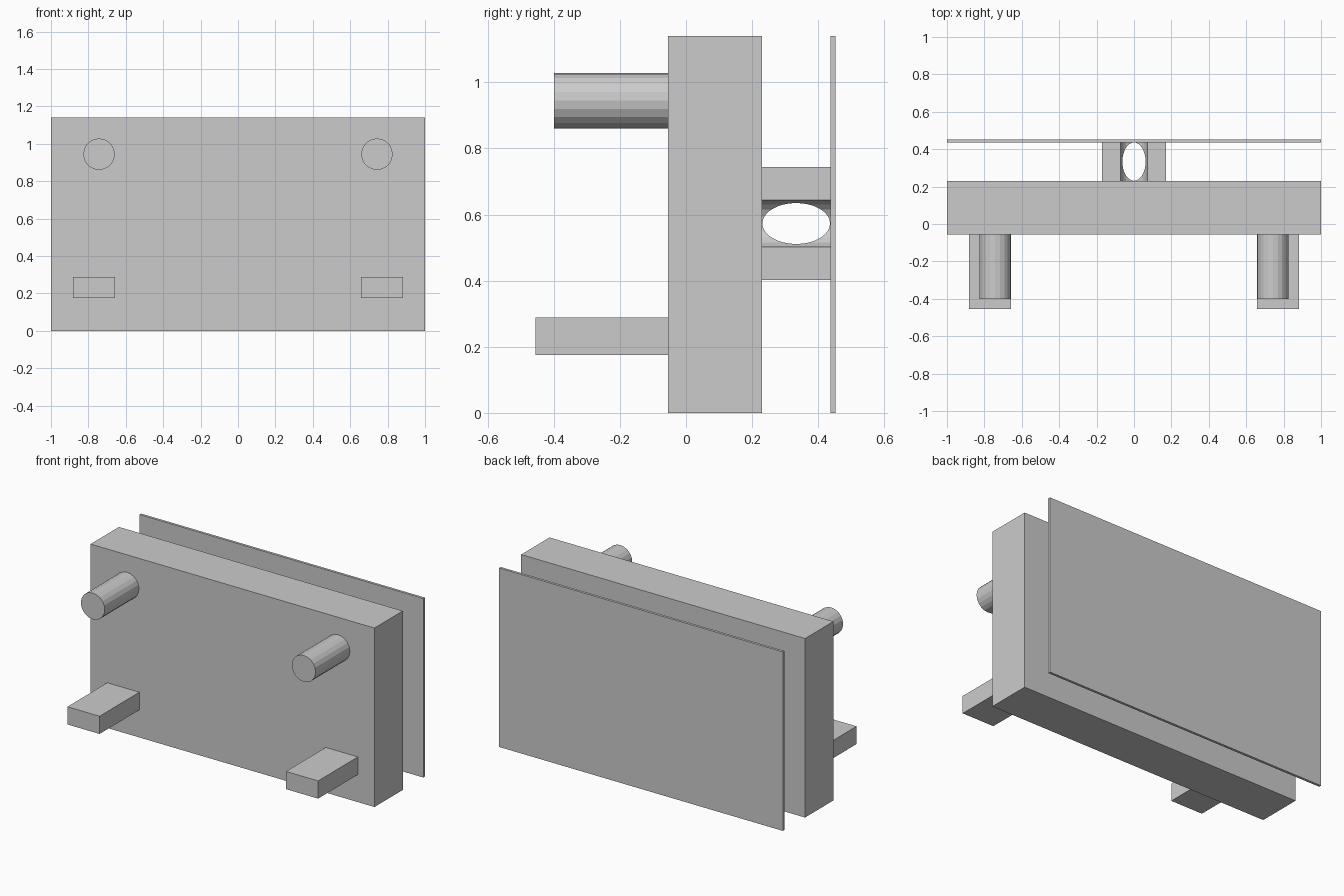
import bpy, bmesh
from math import sin, cos, pi

if "Cube" in bpy.data.objects:
    bpy.data.objects.remove(bpy.data.objects["Cube"])


def box(name, x, y, z):
    bpy.ops.mesh.primitive_cube_add(size=1, location=[(a + b) / 2 for a, b in (x, y, z)])
    ob = bpy.context.object
    ob.name = name
    ob.scale = [b - a for a, b in (x, y, z)]
    bpy.ops.object.transform_apply(location=False, rotation=False, scale=True)
    return ob


def rod(name, loc, rot, radii, length, sides):
    bpy.ops.mesh.primitive_cylinder_add(vertices=sides, radius=1, depth=length,
                                        location=loc, rotation=rot)
    ob = bpy.context.object
    ob.name = name
    ob.scale = (radii[0], radii[1], 1)
    return ob


FRONT, BACK, PLATE, TOP = -0.055, 0.23, 0.437, 1.14

# Main slab and thin back plate
box("main_slab", (-1, 1), (FRONT, BACK), (0, TOP))
box("back_plate", (-1, 1), (PLATE, 0.453), (0, TOP))

# Front pegs and lower support blocks, mirrored left and right
for side, s in (("left", -1), ("right", 1)):
    rod(side + "_peg", (s * 0.743, (FRONT - 0.40) / 2, 0.945), (pi / 2, 0, 0),
        (0.084, 0.084), 0.40 + FRONT, 20)
    box(side + "_support_block", sorted((s * 0.657, s * 0.883)), (-0.455, FRONT), (0.175, 0.288))

# Connector: square block with a round groove down the middle of each side
half, groove, zc = 0.171, 0.071, 0.573
outline = []
for k in range(4):
    c, d = cos(k * pi / 2), sin(k * pi / 2)
    pts = [(half, -half)]
    pts += [(half - groove * sin(pi * i / 10), -groove * cos(pi * i / 10)) for i in range(11)]
    outline += [(u * c - v * d, u * d + v * c) for u, v in pts]
bm = bmesh.new()
face = bm.faces.new([bm.verts.new((u, BACK, zc + v)) for u, v in outline])
ext = bmesh.ops.extrude_face_region(bm, geom=[face])
new_verts = [g for g in ext["geom"] if isinstance(g, bmesh.types.BMVert)]
bmesh.ops.translate(bm, verts=new_verts, vec=(0, PLATE - BACK, 0))
bmesh.ops.recalc_face_normals(bm, faces=bm.faces)
mesh = bpy.data.meshes.new("connector")
bm.to_mesh(mesh)
bm.free()
connector = bpy.data.objects.new("connector", mesh)
bpy.context.collection.objects.link(connector)

# Oval tunnels through the connector, sideways and vertical
centre = (0, (BACK + PLATE) / 2, zc)
for name, rot in (("side_tunnel", (0, pi / 2, 0)), ("vertical_tunnel", (0, 0, 0))):
    cutter = rod(name, centre, rot, (0.062, 0.1025), 1, 32)
    mod = connector.modifiers.new(name, "BOOLEAN")
    mod.operation = "DIFFERENCE"
    mod.solver = "EXACT"
    mod.object = cutter
    bpy.context.view_layer.objects.active = connector
    bpy.ops.object.modifier_apply(modifier=mod.name)
    bpy.data.objects.remove(cutter)
